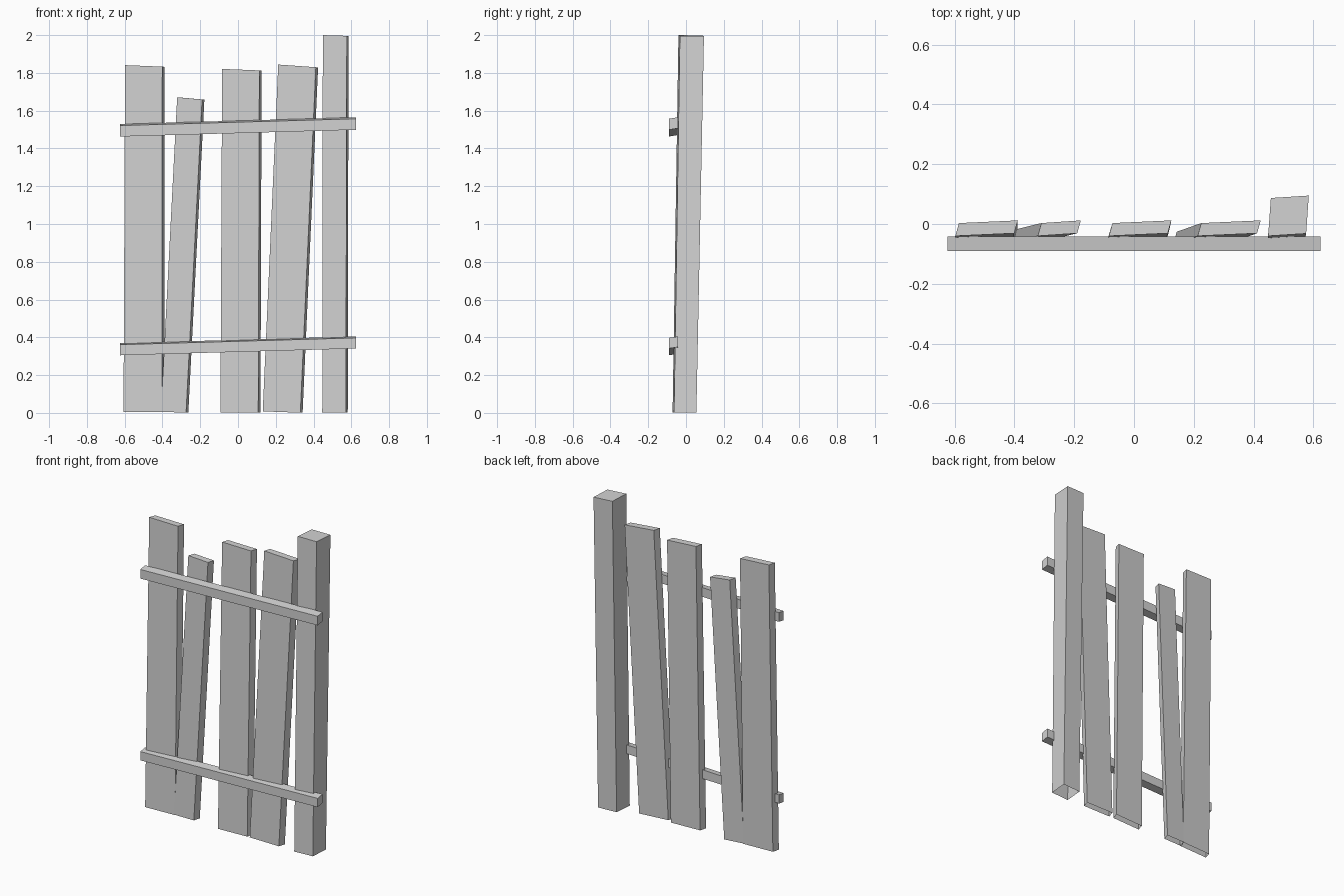
import bpy
from mathutils import Vector

cube = bpy.data.objects.get("Cube")
if cube:
    bpy.data.objects.remove(cube, do_unlink=True)

grey = bpy.data.materials.new("weathered_grey")
grey.use_nodes = True
colour = (0.65, 0.65, 0.65, 1)
grey.diffuse_color = colour
grey.node_tree.nodes["Principled BSDF"].inputs["Base Color"].default_value = colour


def skewed_box(name, low, high, closed=False):
    """Box between two rings, each a front-left corner with width and depth vectors."""
    verts = []
    for ring in (low, high):
        corner, across, depth = map(Vector, ring)
        verts += [corner, corner + across, corner + across + depth, corner + depth]
    faces = [(4, 5, 6, 7)]
    faces += [(i, (i + 1) % 4, (i + 1) % 4 + 4, i + 4) for i in range(4)]
    if closed:
        faces.append((3, 2, 1, 0))
    mesh = bpy.data.meshes.new(name)
    mesh.from_pydata(verts, [], faces)
    mesh.materials.append(grey)
    obj = bpy.data.objects.new(name, mesh)
    bpy.context.collection.objects.link(obj)


# Upright planks, open underneath and leaning slightly back:
# bottom x, y, z, width and drop, then top x, z, width and drop
planks = {
    "outer_plank": (-0.606, -0.069, 0.004, 0.204, 0, -0.598, 1.841, 0.197, 0.008),
    "short_leaning_plank": (-0.408, -0.061, 0.006, 0.133, 0.005, -0.322, 1.671, 0.132, 0.012),
    "middle_plank": (-0.093, -0.069, 0.003, 0.2, 0, -0.084, 1.821, 0.197, 0.008),
    "wide_leaning_plank": (0.131, -0.069, 0.008, 0.199, 0.007, 0.213, 1.844, 0.199, 0.014),
}
for name, (x0, y0, z0, w0, drop0, x1, z1, w1, drop1) in planks.items():
    depth = (0.012, 0.043, -0.001)
    skewed_box(name,
               ((x0, y0, z0), (w0, 0.009, -drop0), (0.012, 0.043, 0)),
               ((x1, -0.04, z1), (w1, 0.009, -drop1), depth))

# Thick corner post, open underneath
skewed_box("post",
           ((0.446, -0.071, 0.003), (0.125, 0.008, 0), (0.01, 0.118, 0)),
           ((0.449, -0.04, 2.0), (0.127, 0.008, -0.004), (0.009, 0.127, -0.002)))

# Two sloping rails across the front
slope, depth = (1.25, 0, 0.036), (0, 0.049, 0.008)
for name, bottom, top in (("upper_rail", 1.463, 1.521), ("lower_rail", 0.305, 0.361)):
    skewed_box(name,
               ((-0.625, -0.091, bottom), slope, depth),
               ((-0.625, -0.091, top), slope, depth), closed=True)
